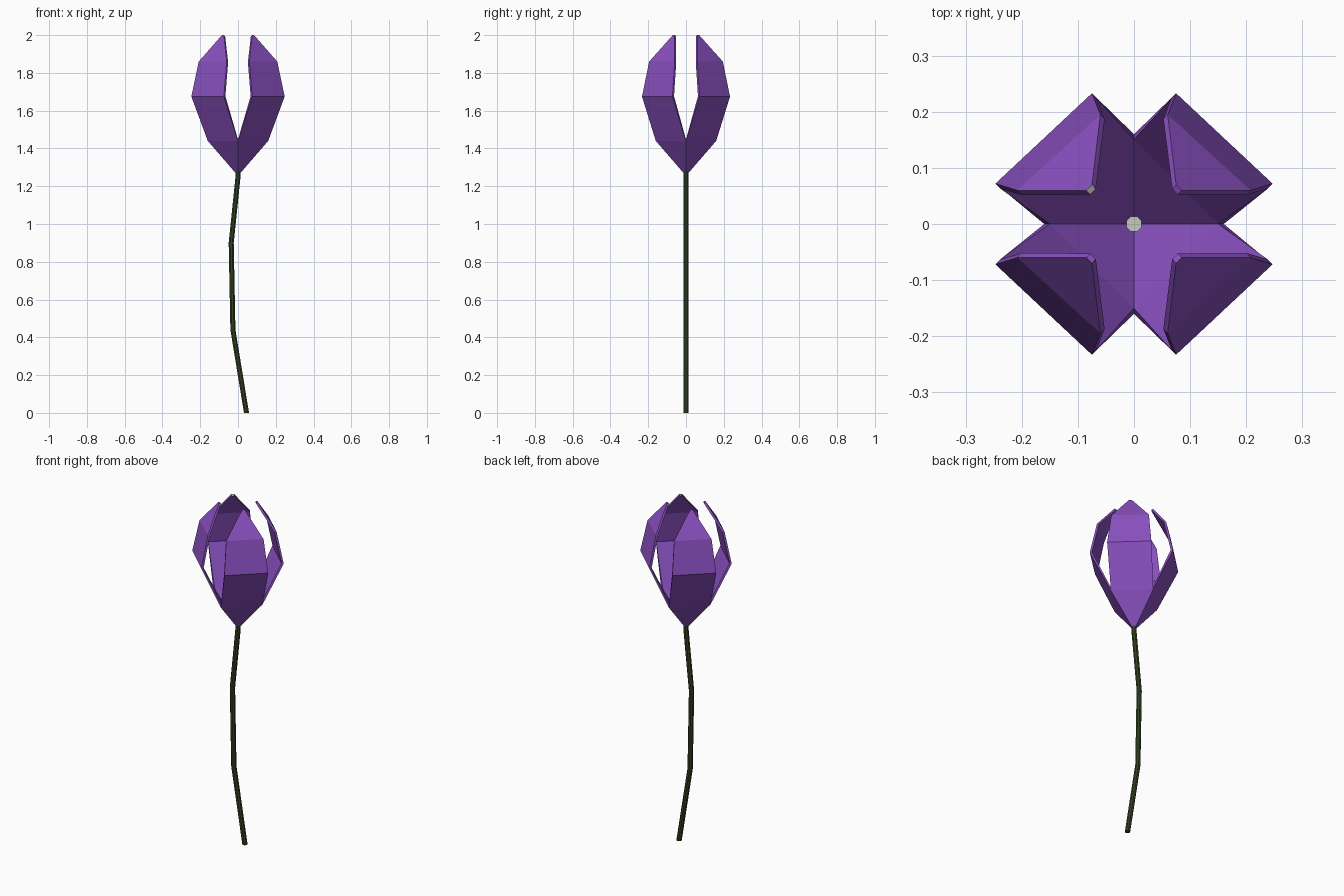
import bpy, bmesh, math
from mathutils import Vector

cube = bpy.data.objects.get("Cube")
if cube:
    bpy.data.objects.remove(cube, do_unlink=True)


def make_material(name, rgb):
    mat = bpy.data.materials.new(name)
    mat.use_nodes = True
    mat.diffuse_color = (*rgb, 1)
    mat.node_tree.nodes["Principled BSDF"].inputs["Base Color"].default_value = (*rgb, 1)
    return mat


purple = make_material("petal purple", (0.25, 0.08, 0.52))
green = make_material("stem green", (0.035, 0.055, 0.017))
pale = make_material("pale grey", (0.56, 0.59, 0.53))


def make_object(name, bm, mats):
    mesh = bpy.data.meshes.new(name)
    bm.to_mesh(mesh)
    bm.free()
    for m in mats:
        mesh.materials.append(m)
    obj = bpy.data.objects.new(name, mesh)
    bpy.context.collection.objects.link(obj)
    return obj


# Petals: rows of (right corner, left corner), mirrored into four quadrants
base = Vector((0, 0, 1.255))
rows = [((0.16, 0, 1.44), (0, 0.16, 1.44)),
        ((0.247, 0.072, 1.675), (0.075, 0.233, 1.675)),
        ((0.208, 0.06, 1.86), (0.06, 0.195, 1.86)),
        ((0.085, 0.06, 2.0), (0.075, 0.07, 2.0))]
bm = bmesh.new()
for sx in (1, -1):
    for sy in (1, -1):
        def vert(p):
            return bm.verts.new((p[0] * sx, p[1] * sy, p[2]))
        grid = [(vert(a), vert(b)) for a, b in rows]
        loops = [[vert(base), *grid[0]]]
        loops += [[lo[0], hi[0], hi[1], lo[1]] for lo, hi in zip(grid, grid[1:])]
        loops[1:] = [[f[0], f[3], f[2], f[1]][::-1] for f in loops[1:]]
        for f in loops:
            face = bm.faces.new(f)
            face.normal_update()
            # every petal face looks away from the flower axis
            if face.normal.dot(Vector((sx, sy, 0))) < 0:
                face.normal_flip()
bmesh.ops.remove_doubles(bm, verts=bm.verts, dist=0.001)
petals = make_object("petals", bm, [purple, pale])
bpy.context.view_layer.objects.active = petals
petals.select_set(True)
shell = petals.modifiers.new("thickness", 'SOLIDIFY')
shell.thickness = 0.012
shell.offset = -1
bpy.ops.object.modifier_apply(modifier=shell.name)

# Pale end on the tip of the back right petal
for p in petals.data.polygons:
    c = p.center
    if c.z > 1.98 and c.x < 0 and c.y > 0:
        p.material_index = 1

# Stem: octagonal rings along a bent path, with a pale top cap
path = [(0.045, 0), (-0.027, 0.44), (-0.036, 0.9), (0, 1.25), (0, 1.305)]
sides, radius = 8, 0.0145
bm = bmesh.new()
rings = []
for x, z in path:
    rings.append([bm.verts.new((x + radius * math.cos(a), radius * math.sin(a), z))
                  for a in [math.tau * (i + 0.5) / sides for i in range(sides)]])
for lo, hi in zip(rings, rings[1:]):
    for i in range(sides):
        j = (i + 1) % sides
        bm.faces.new((lo[i], lo[j], hi[j], hi[i]))
bm.faces.new(rings[0][::-1])
bm.faces.new(rings[-1]).material_index = 1
make_object("stem", bm, [green, pale])
